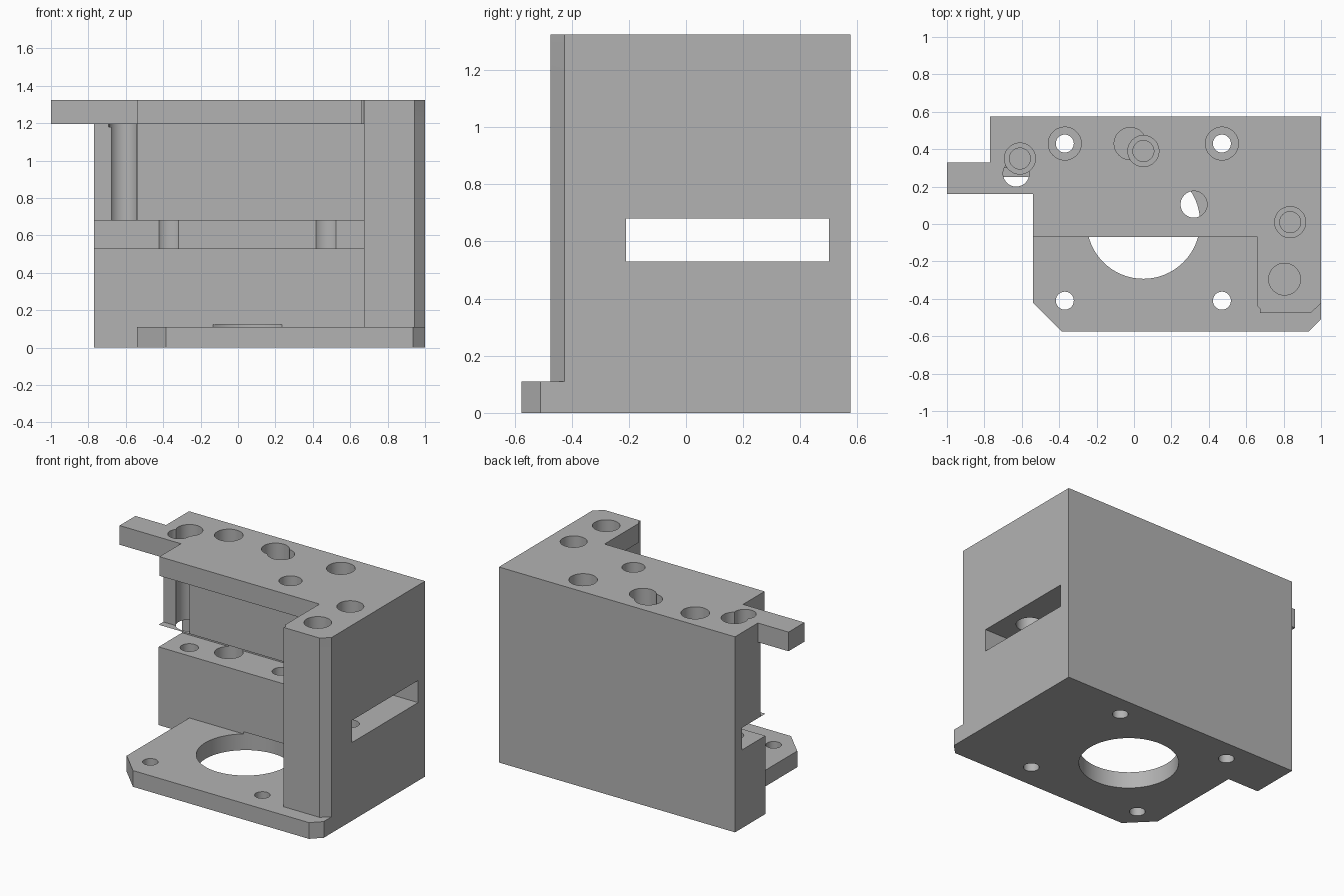
import bpy, bmesh

if "Cube" in bpy.data.objects:
    bpy.data.objects.remove(bpy.data.objects["Cube"])

grey = bpy.data.materials.new("plain grey")
grey.use_nodes = True
colour = (0.45, 0.45, 0.45, 1)
grey.diffuse_color = colour
grey.node_tree.nodes["Principled BSDF"].inputs["Base Color"].default_value = colour


def prism(name, outline, low, high):
    """Extrude an xy outline between two heights."""
    bm = bmesh.new()
    face = bm.faces.new([bm.verts.new((x, y, low)) for x, y in outline])
    grown = bmesh.ops.extrude_face_region(bm, geom=[face])["geom"]
    tops = [v for v in grown if isinstance(v, bmesh.types.BMVert)]
    bmesh.ops.translate(bm, verts=tops, vec=(0, 0, high - low))
    bmesh.ops.recalc_face_normals(bm, faces=bm.faces)
    mesh = bpy.data.meshes.new(name)
    bm.to_mesh(mesh)
    bm.free()
    mesh.materials.append(grey)
    ob = bpy.data.objects.new(name, mesh)
    bpy.context.collection.objects.link(ob)
    return ob


def box(name, x0, x1, y0, y1, low, high):
    return prism(name, [(x0, y0), (x1, y0), (x1, y1), (x0, y1)], low, high)


def cylinder(x, y, radius, low, high):
    bpy.ops.mesh.primitive_cylinder_add(vertices=64, radius=radius, depth=high - low,
                                        location=(x, y, (low + high) / 2))
    return bpy.context.object


def combine(target, other, operation):
    """Apply a boolean and discard the helper."""
    other.hide_render = True
    mod = target.modifiers.new("cut", "BOOLEAN")
    mod.operation, mod.solver, mod.object = operation, "EXACT", other
    bpy.context.view_layer.objects.active = target
    bpy.ops.object.modifier_apply(modifier=mod.name)
    bpy.data.objects.remove(other)


TOP, OVER = 1.325, 1.4
SLOT_LOW, SLOT_HIGH, PLATE = 0.53, 0.68, 1.195

# Back block, with the stepped recess on its right end
body = box("motor_mount_body", -0.77, 1, 0.25, 0.575, 0, TOP)
combine(body, box("end_step", -0.9, -0.54, 0.1, 0.30, SLOT_HIGH, PLATE), "DIFFERENCE")

# Base plate with chamfered front corners
combine(body, prism("base_plate", [(-0.54, 0.4), (-0.54, -0.42), (-0.385, -0.575), (0.935, -0.575),
                                   (1, -0.51), (1, 0.4)], 0, 0.11), "UNION")
# Side wall
combine(body, prism("side_wall", [(0.675, 0.4), (0.675, -0.475), (0.945, -0.475),
                                  (1, -0.425), (1, 0.4)], 0.05, TOP), "UNION")
# Top plate with the projecting arm
combine(body, prism("top_plate", [(-0.6, 0.33), (-1, 0.33), (-1, 0.16), (-0.54, 0.16), (-0.54, -0.07),
                                  (0.66, -0.07), (0.66, -0.44), (0.70, -0.475), (0.945, -0.475),
                                  (1, -0.425), (1, 0.4), (-0.6, 0.4)], PLATE, TOP), "UNION")

# Slot running the whole width
combine(body, box("belt_slot", -1.1, 1.1, -0.21, 0.5, SLOT_LOW, SLOT_HIGH), "DIFFERENCE")

cuts = [(0.05, 0.01, 0.303, -0.1, 0.125)]                 # motor bore
for x in (-0.37, 0.47):                                   # motor screws
    cuts += [(x, y, 0.048, -0.1, 0.3) for y in (-0.41, 0.43)]
    cuts.append((x, 0.43, 0.088, 0.11, OVER))
for x, y in ((-0.61, 0.35), (0.05, 0.39), (0.835, 0.01)):  # clamp screws
    cuts.append((x, y, 0.083, 0.6, OVER))
    cuts.append((x, y, 0.056, 0.2, 0.62))
cuts += [(-0.63, 0.27, 0.07, 1.18, OVER), (0.32, 0.105, 0.071, 1.1, OVER)]
cuts += [(-0.02, 0.43, 0.086, 1.19, OVER), (0.805, -0.295, 0.085, 1.19, OVER)]
for cut in cuts:
    combine(body, cylinder(*cut), "DIFFERENCE")

bpy.ops.object.select_all(action="DESELECT")
body.select_set(True)
bpy.context.view_layer.objects.active = body
bpy.ops.object.shade_smooth_by_angle(angle=0.5)
